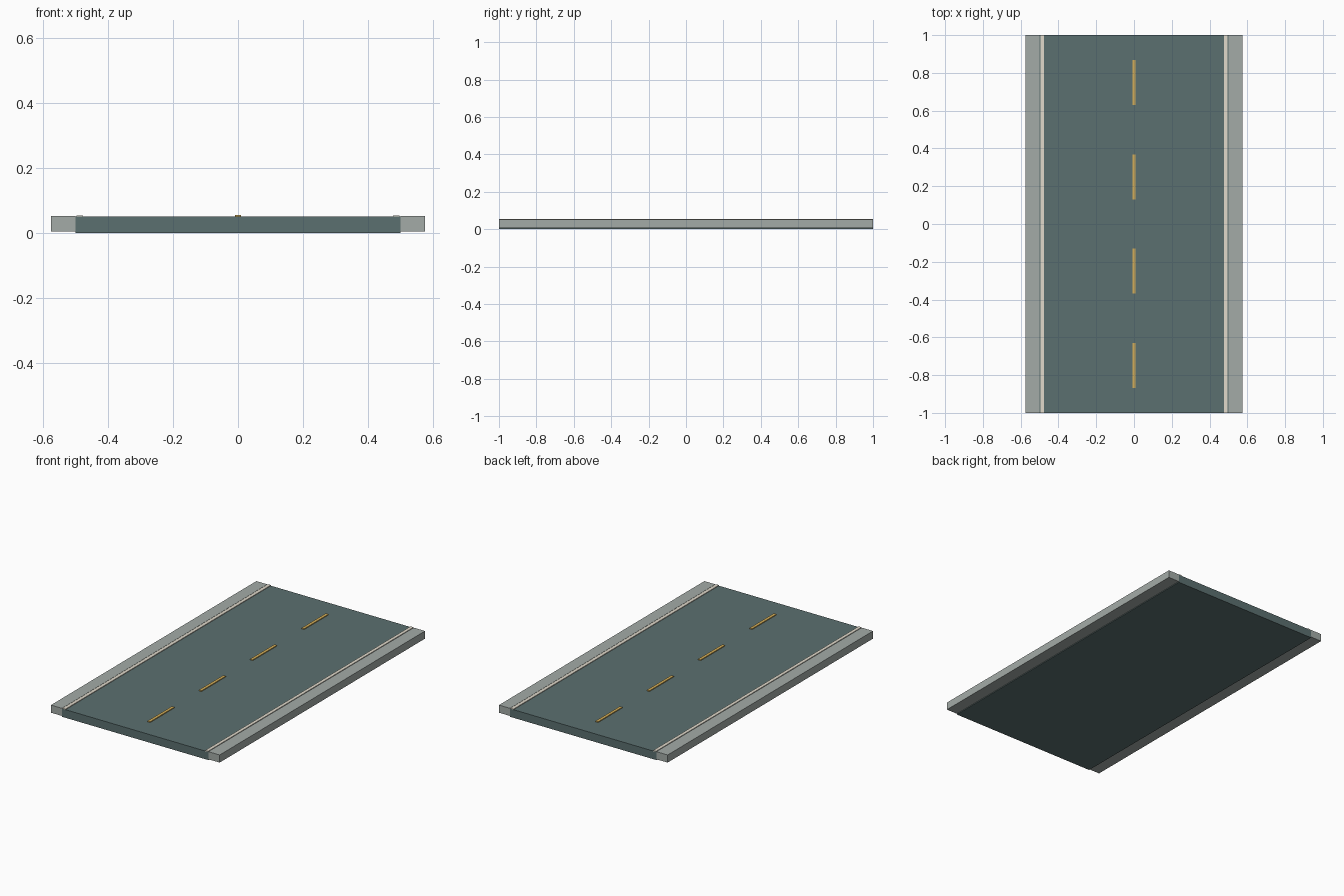
import bpy

if "Cube" in bpy.data.objects:
    bpy.data.objects.remove(bpy.data.objects["Cube"])


def material(name, color):
    m = bpy.data.materials.new(name)
    m.diffuse_color = (*color, 1)
    m.use_nodes = True
    m.node_tree.nodes["Principled BSDF"].inputs["Base Color"].default_value = m.diffuse_color
    return m


def box(name, x, y, z, mat):
    """Box from (min, max) ranges on each axis."""
    ranges = (x, y, z)
    centre = [(a + b) / 2 for a, b in ranges]
    bpy.ops.mesh.primitive_cube_add(size=1, location=centre)
    ob = bpy.context.object
    ob.name = name
    ob.scale = [b - a for a, b in ranges]
    bpy.ops.object.transform_apply(location=True, rotation=False, scale=True)
    ob.data.materials.append(mat)
    return ob


asphalt = material("asphalt", (0.105, 0.16, 0.16))
concrete = material("concrete", (0.37, 0.41, 0.39))
cream = material("edge_paint", (0.75, 0.70, 0.60))
yellow = material("centre_paint", (0.65, 0.42, 0.10))

# Road slab
box("road_slab", (-0.5, 0.5), (-1, 1), (0, 0.05), asphalt)

# Shoulders and painted edge lines on both sides
for side, s in (("left", -1), ("right", 1)):
    box(f"shoulder_{side}", sorted((s * 0.5, s * 0.575)), (-1, 1), (0.005, 0.052), concrete)
    box(f"edge_line_{side}", sorted((s * 0.476, s * 0.496)), (-1, 1), (0.045, 0.054), cream)

# Dashed centre line
for i in range(4):
    y = -0.75 + 0.5 * i
    box(f"centre_dash_{i + 1}", (-0.009, 0.009), (y - 0.119, y + 0.119), (0.045, 0.055), yellow)
